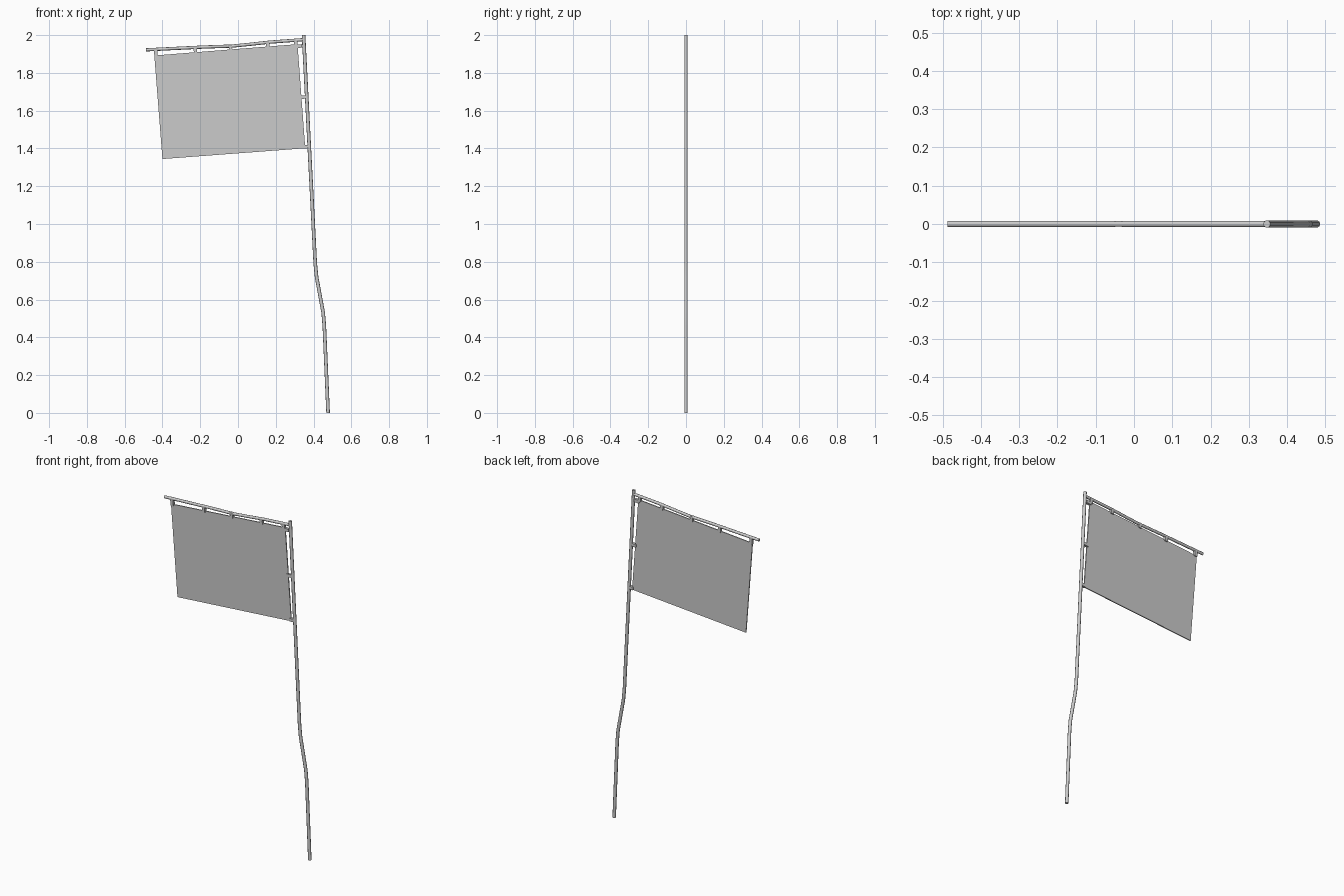
import bpy, bmesh, math
from mathutils import Vector

if "Cube" in bpy.data.objects:
    bpy.data.objects.remove(bpy.data.objects["Cube"])


def finish(bm, name, smooth=False):
    bmesh.ops.recalc_face_normals(bm, faces=bm.faces)
    me = bpy.data.meshes.new(name)
    bm.to_mesh(me)
    bm.free()
    ob = bpy.data.objects.new(name, me)
    bpy.context.collection.objects.link(ob)
    if smooth:
        bpy.ops.object.select_all(action='DESELECT')
        bpy.context.view_layer.objects.active = ob
        ob.select_set(True)
        bpy.ops.object.shade_smooth_by_angle(angle=math.radians(50))
    return ob


def rod(name, path, r, sides=10):
    """Round rod swept along (x, z) points in the y = 0 plane."""
    pts = [Vector((x, 0, z)) for x, z in path]
    bm = bmesh.new()
    rings = []
    for i, p in enumerate(pts):
        d = (pts[min(i + 1, len(pts) - 1)] - pts[max(i - 1, 0)]).normalized()
        u, v = Vector((d.z, 0, -d.x)), Vector((0, 1, 0))
        # end caps of the rod stay square to the path
        rings.append([bm.verts.new(p + r * (math.cos(a) * u + math.sin(a) * v))
                      for a in (2 * math.pi * k / sides for k in range(sides))])
    for a, b in zip(rings, rings[1:]):
        for k in range(sides):
            n = (k + 1) % sides
            bm.faces.new((a[k], a[n], b[n], b[k]))
    bm.faces.new(rings[0])
    bm.faces.new(rings[-1])
    return finish(bm, name, True)


def slab(name, corners, depth):
    """Flat (x, z) polygon with thickness along y."""
    bm = bmesh.new()
    front = [bm.verts.new((x, -depth / 2, z)) for x, z in corners]
    back = [bm.verts.new((x, depth / 2, z)) for x, z in corners]
    bm.faces.new(front)
    bm.faces.new(back[::-1])
    for k in range(len(corners)):
        n = (k + 1) % len(corners)
        bm.faces.new((front[k], front[n], back[n], back[k]))
    return finish(bm, name)


def tab(name, start, end, width=0.018, depth=0.016):
    """Small strap running from the cloth edge to a rod."""
    a, b = Vector(start), Vector(end)
    d = (b - a).normalized()
    s = Vector((-d.y, d.x)) * width / 2
    return slab(name, [a - s, b - s, b + s, a + s], depth)


# bent pole and crossbar
rod("pole", [(0.477, 0.0), (0.457, 0.46), (0.451, 0.53), (0.416, 0.72),
             (0.409, 0.79), (0.347, 2.0)], 0.0095)
rod("crossbar", [(-0.487, 1.922), (-0.18, 1.937), (-0.03, 1.942),
                 (0.06, 1.951), (0.17, 1.963), (0.347, 1.976)], 0.0085)

# hanging cloth
top_left, top_right = Vector((-0.443, 1.892)), Vector((0.315, 1.952))
low_right, low_left = Vector((0.356, 1.401)), Vector((-0.400, 1.344))
slab("banner_cloth", [low_left, low_right, top_right, top_left], 0.006)

# straps along the top edge, reaching up into the crossbar
along = (top_right - top_left).normalized()
up = Vector((-along.y, along.x))
for i, (t, length) in enumerate([(0.012, 0.03), (0.288, 0.026), (0.533, 0.024),
                                 (0.793, 0.024), (0.988, 0.022)]):
    p = top_left.lerp(top_right, t)
    tab(f"top_strap_{i + 1}", p - up * 0.008, p + up * length)

# straps along the pole side
for i, t in enumerate([0.02, 0.51, 0.985]):
    p = top_right.lerp(low_right, t)
    tab(f"side_strap_{i + 1}", p - along * 0.008, p + along * 0.024)
